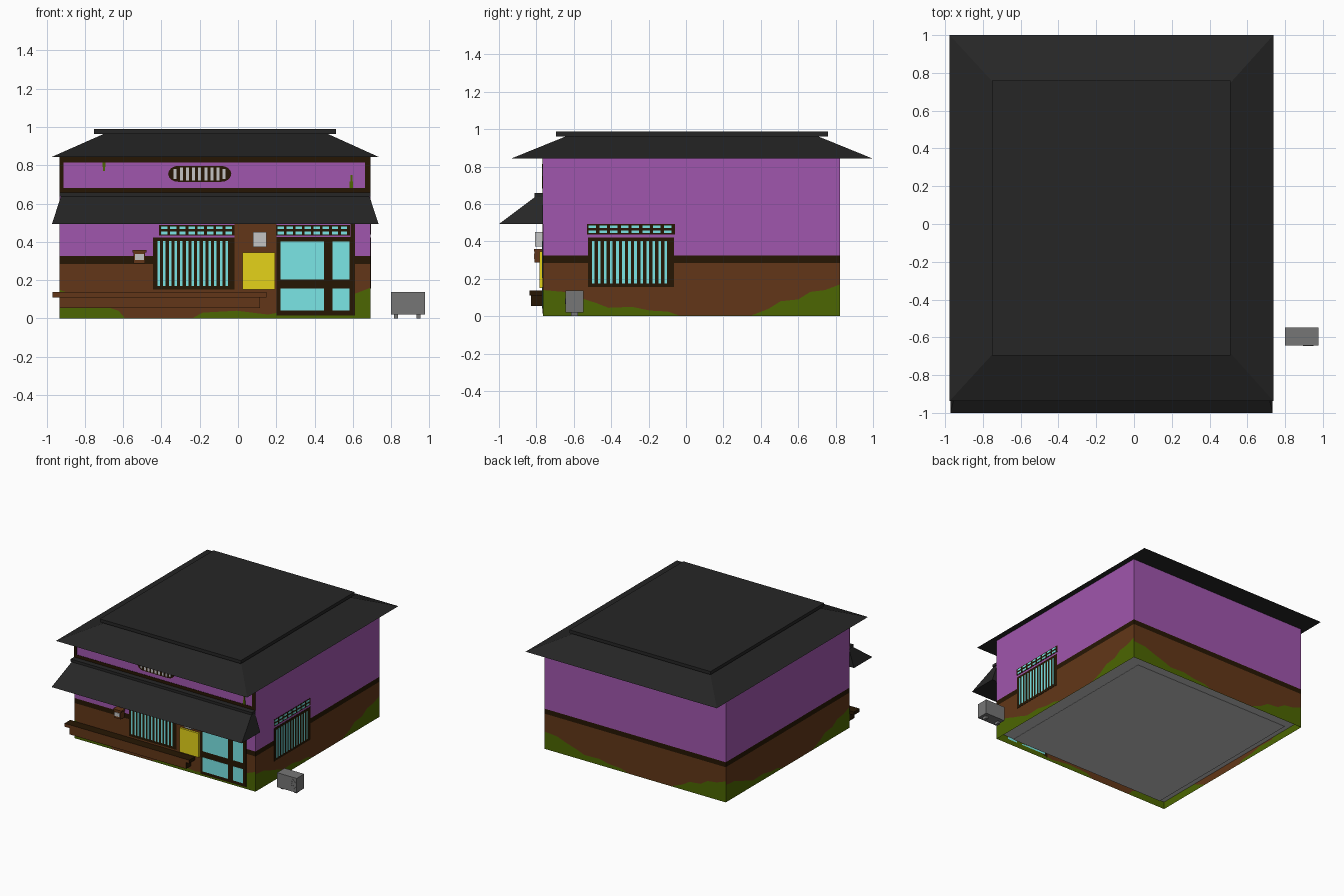
import bpy, bmesh, math
from mathutils import Vector

if "Cube" in bpy.data.objects:
    bpy.data.objects.remove(bpy.data.objects["Cube"])

COLORS = {
    "purple_plaster": (.352, .093, .418), "brown_wood": (.122, .037, .009),
    "dark_wood": (.0194, .008, .001), "moss_green": (.072, .133, .0005),
    "cyan_glass": (.198, .79, .79), "yellow_paint": (.78, .65, .01),
    "light_grey": (.56, .56, .56), "mid_grey": (.182, .182, .182),
    "roof_black": (.0194, .0194, .0194),
}
PURPLE, BROWN, DARK, MOSS, CYAN, YELLOW, LIGHT, GREY, ROOF = range(9)
MATS = []
for n, c in COLORS.items():
    m = bpy.data.materials.new(n)
    m.diffuse_color = (*c, 1)
    m.use_nodes = True
    m.node_tree.nodes["Principled BSDF"].inputs["Base Color"].default_value = m.diffuse_color
    MATS.append(m)

X0, X1, Y0, Y1, TOP = -.933, .692, -.764, .823, .842


def finish(name, bm):
    me = bpy.data.meshes.new(name)
    for m in MATS:
        me.materials.append(m)
    bm.to_mesh(me)
    bm.free()
    ob = bpy.data.objects.new(name, me)
    bpy.context.collection.objects.link(ob)
    return ob


def loft(bm, a, b, mat):
    """Closed solid between two point rings."""
    va, vb = [bm.verts.new(p) for p in a], [bm.verts.new(p) for p in b]
    n = len(va)
    fs = [bm.faces.new(va[::-1]), bm.faces.new(vb)]
    fs += [bm.faces.new((va[i], va[(i + 1) % n], vb[(i + 1) % n], vb[i])) for i in range(n)]
    for f in fs:
        f.material_index = mat
    bmesh.ops.recalc_face_normals(bm, faces=fs)
    return fs


def rect(x0, x1, y0, y1, z):
    return [(x0, y0, z), (x1, y0, z), (x1, y1, z), (x0, y1, z)]


def boxes(name, items):
    """items: (x0, x1, y0, y1, z0, z1, material)"""
    bm = bmesh.new()
    for x0, x1, y0, y1, z0, z1, m in items:
        loft(bm, rect(x0, x1, y0, y1, z0), rect(x0, x1, y0, y1, z1), m)
    return finish(name, bm)


def panels(name, items, side="front"):
    """items: (u0, u1, z0, z1, depth, material) laid on the front or right wall"""
    if side == "front":
        return boxes(name, [(u, v, Y0 - d, Y0, z, w, m) for u, v, z, w, d, m in items])
    return boxes(name, [(X1, X1 + d, u, v, z, w, m) for u, v, z, w, d, m in items])


# walls: four open sheets with moss, wainscot, beam and plaster bands
SIDE = [(0, .14), (.07, .13), (.12, .1), (.18, .07), (.22, .045), (.3, .05), (.36, .03),
        (.42, .025), (.46, 0), (.7, 0), (.76, .04), (.8, .08), (.86, .09), (.9, .13),
        (.95, .14), (1, .17)]
FRONT = [(0, .15), (.08, .1), (.19, .04), (.21, 0), (.43, 0), (.46, .03), (.57, .04),
         (.62, .03), (.67, .02), (.77, .05), (.92, .11), (1, .16)]
bm = bmesh.new()
corners = [(X0, Y0), (X1, Y0), (X1, Y1), (X0, Y1)]
for k in range(4):
    a, b = Vector(corners[k]), Vector(corners[(k + 1) % 4])
    cols = []
    for t, h in (SIDE if k else FRONT):
        p = a.lerp(b, t)
        cols.append([bm.verts.new((p.x, p.y, z)) for z in (0, max(h, .003), .285, .325, TOP)])
    for c, d in zip(cols, cols[1:]):
        for i, mat in enumerate((MOSS, BROWN, DARK, PURPLE)):
            bm.faces.new((c[i], d[i], d[i + 1], c[i + 1])).material_index = mat
bmesh.ops.remove_doubles(bm, verts=bm.verts, dist=.0005)
finish("walls", bm)

# base plate (inset, leaves a gap) and the pale floor sheet above it
boxes("base_plate", [(X0 + .1, X1 - .1, Y0 + .07, Y1 - .07, .001, .006, LIGHT)])
bm = bmesh.new()
bm.faces.new([bm.verts.new(p) for p in rect(X0, X1, Y0, Y1, .06)]).material_index = LIGHT
finish("inner_floor", bm)

# main hipped roof with flat cap
bm = bmesh.new()
loft(bm, rect(-.976, .738, -.937, 1, TOP), rect(-.70, .468, -.636, .70, .964), ROOF)
loft(bm, rect(-.752, .512, -.695, .76, .962), rect(-.752, .512, -.695, .76, .988), ROOF)
finish("main_roof", bm)

# front awning: flared wedge with a ridge beam
bm = bmesh.new()
sec = lambda xb, xt: [(xb, -1, .493), (xb, Y0, .493), (xt, Y0, .637), (xt, -.808, .637)]
loft(bm, sec(-.972, -.925), sec(.734, .687), ROOF)
loft(bm, rect(X0, X1, -.81, Y0, .637), rect(X0, X1, -.81, Y0, .658), ROOF)
finish("awning", bm)

# dark timber frame round the upper wall
panels("upper_frame", [
    (X0, X1, .658, .682, .003, DARK), (X0, X1, .815, TOP, .003, DARK),
    (X0, X0 + .022, .682, .815, .003, DARK), (X1 - .028, X1, .682, .815, .003, DARK)])
# small hanging vines
panels("vines", [(-.708, -.692, .79, .815, .005, MOSS), (-.704, -.696, .77, .79, .005, MOSS),
                 (.583, .6, .682, .715, .005, MOSS), (.588, .597, .715, .75, .005, MOSS)])

# rounded grille between awning and roof
bm = bmesh.new()
ring = []
for cx, s in ((-.09, -90), (-.31, 90)):
    for i in range(9):
        an = math.radians(s + i * 22.5)
        ring.append((cx + .055 * math.cos(an), .755 + .042 * math.sin(an)))
loft(bm, [(x, Y0, z) for x, z in ring], [(x, Y0 - .004, z) for x, z in ring], DARK)
for i in range(9):
    c = -.328 + i * .032
    h = .034 if 0 < i < 8 else .026
    y = Y0 - .006
    loft(bm, rect(c - .008, c + .008, y, Y0 - .003, .755 - h),
         rect(c - .008, c + .008, y, Y0 - .003, .755 + h), LIGHT)
finish("oval_grille", bm)


def barred_window(name, u0, u1, z0, z1, side, n=13):
    items = [(u0, u1, z0, z1, .002, DARK)]
    a, b = u0 + .022, u1 - .018
    p = (b - a) / n
    items += [(a + i * p, a + i * p + p * .44, z0 + .02, z1 - .02, .0035, CYAN) for i in range(n)]
    panels(name, items, side)


def transom(name, u0, u1, z0, z1, side, n=8):
    items = [(u0, u1, z0, z1, .002, DARK)]
    p = (u1 - u0 - .01) / n
    h = (z1 - z0) / 2
    for i in range(n):
        for r in range(2):
            u = u0 + .009 + i * p
            items.append((u, u + p * .7, z0 + r * h + .007, z0 + (r + 1) * h - .006, .0035, CYAN))
    panels(name, items, side)


barred_window("front_window", -.443, -.017, .15, .423, "front")
barred_window("side_window", -.525, -.065, .155, .422, "right")
transom("front_left_transom", -.412, -.017, .432, .487, "front")
transom("front_right_transom", .198, .585, .432, .487, "front")
transom("side_transom", -.53, -.06, .438, .492, "right")

# timber post behind the boxes
panels("entrance_post", [(-.017, .2, .15, .495, .0015, BROWN)])

# glazed door
panels("door", [(.2, .61, .015, .426, .003, DARK), (.587, .61, .426, .495, .003, DARK)] +
       [(a, b, z, w, .005, CYAN) for a, b in ((.222, .448), (.494, .582))
        for z, w in ((.04, .155), (.204, .402))])

# yellow cabinet and grey meter
panels("yellow_cabinet", [(.024, .194, .15, .345, .018, YELLOW)])
panels("meter_box", [(.079, .149, .373, .45, .043, LIGHT)])

# wall lamp
panels("wall_lamp", [(-.545, -.485, .287, .345, .045, BROWN), (-.552, -.478, .345, .358, .048, BROWN),
                     (-.538, -.492, .305, .335, .049, LIGHT)])

# stepped ledge along the front: brown face, dark elsewhere
ledge = boxes("front_ledge", [(X0, .115, -.828, Y0, .055, .11, BROWN),
                              (-.97, .148, -.836, Y0, .11, .137, BROWN)])
for f in ledge.data.polygons:
    if f.normal.y > -.9:
        f.material_index = DARK

# air conditioner outside unit: casing, feet, fan rings
boxes("air_unit", [(.8, .976, -.643, -.547, .02, .137, GREY)])
boxes("air_unit_feet", [(x, x + .022, -.616, -.578, 0, .02, GREY) for x in (.814, .932)])
bm = bmesh.new()
for r, d in ((.046, .0015), (.027, .0025), (.015, .0035)):
    pts = [(.922 + r * math.cos(i * math.pi / 8), .08 + r * math.sin(i * math.pi / 8)) for i in range(16)]
    loft(bm, [(x, -.643, z) for x, z in pts], [(x, -.643 - d, z) for x, z in pts], GREY)
finish("air_unit_fan", bm)
